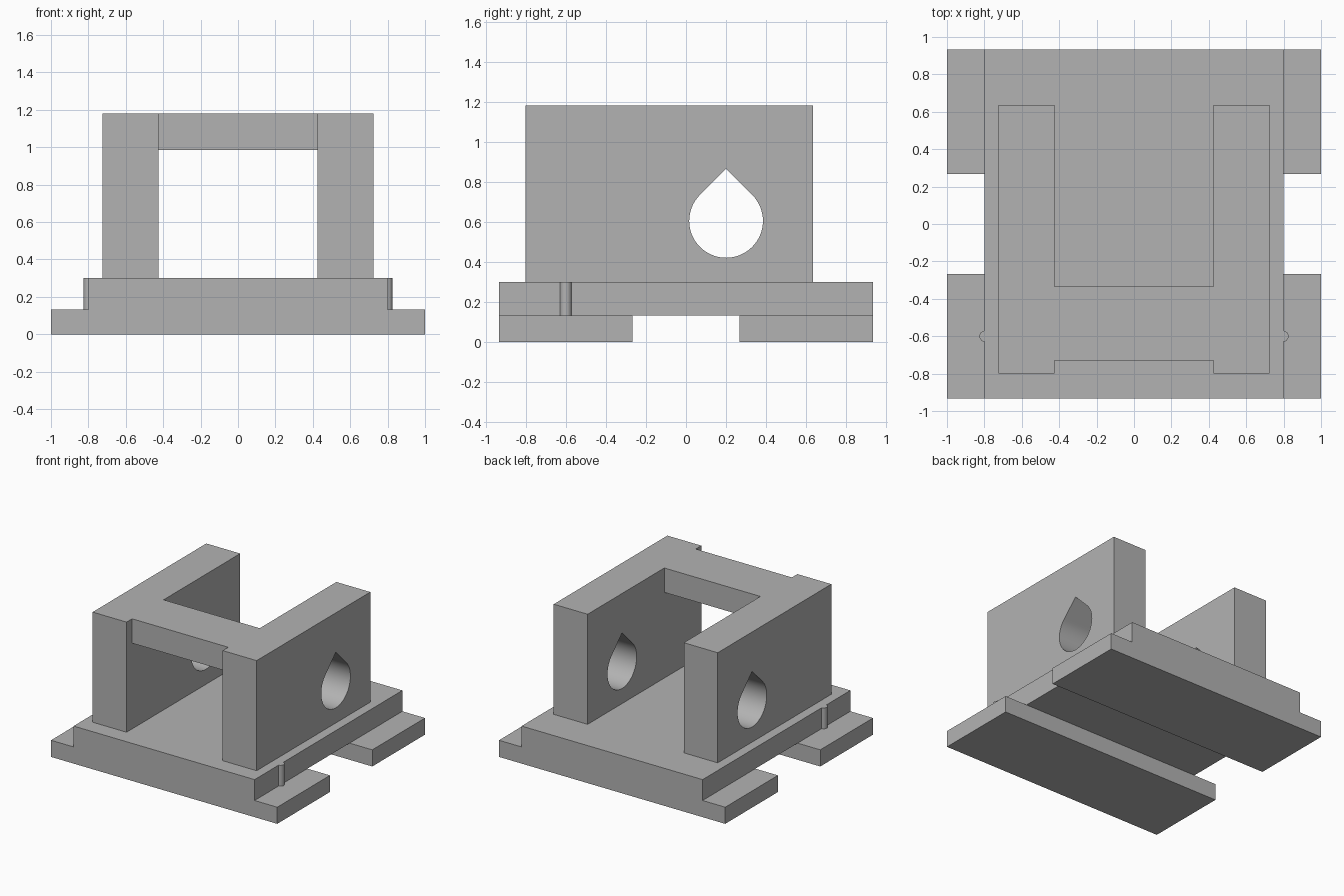
import bpy
import bmesh
import math

cube = bpy.data.objects.get("Cube")
if cube:
    bpy.data.objects.remove(cube, do_unlink=True)

grey = bpy.data.materials.new("plain_grey")
grey.use_nodes = True
colour = (0.45, 0.45, 0.45, 1)
grey.diffuse_color = colour
grey.node_tree.nodes["Principled BSDF"].inputs["Base Color"].default_value = colour


def finish(name, bm):
    bmesh.ops.recalc_face_normals(bm, faces=bm.faces)
    mesh = bpy.data.meshes.new(name)
    bm.to_mesh(mesh)
    bm.free()
    mesh.materials.append(grey)
    obj = bpy.data.objects.new(name, mesh)
    bpy.context.collection.objects.link(obj)
    return obj


def smooth(obj):
    bpy.ops.object.select_all(action="DESELECT")
    obj.select_set(True)
    bpy.context.view_layer.objects.active = obj
    bpy.ops.object.shade_smooth_by_angle(angle=math.radians(30))


def box(name, x, y, z):
    bm = bmesh.new()
    bmesh.ops.create_cube(bm, size=1)
    for v in bm.verts:
        for i, (low, high) in enumerate((x, y, z)):
            v.co[i] = low if v.co[i] < 0 else high
    return finish(name, bm)


def plate(name, x0, x1, loops):
    """Extrude a (y, z) outline, with holes, from x0 to x1."""
    bm = bmesh.new()
    edges = []
    for loop in loops:
        verts = [bm.verts.new((x0, y, z)) for y, z in loop]
        edges += [bm.edges.new((a, b)) for a, b in zip(verts, verts[1:] + verts[:1])]
    bmesh.ops.triangle_fill(bm, edges=edges, use_beauty=True, normal=(1, 0, 0))
    result = bmesh.ops.extrude_face_region(bm, geom=bm.faces[:], use_keep_orig=True)
    moved = [g for g in result["geom"] if isinstance(g, bmesh.types.BMVert)]
    bmesh.ops.translate(bm, verts=moved, vec=(x1 - x0, 0, 0))
    return finish(name, bm)


FOOT_TOP, DECK_TOP, TOP = 0.133, 0.3, 1.18
WALL_IN, WALL_OUT = 0.425, 0.725

# Base: two cross feet carrying a deck
box("front_foot", (-1, 1), (-0.933, -0.267), (0, FOOT_TOP))
box("back_foot", (-1, 1), (0.267, 0.933), (0, FOOT_TOP))
box("deck", (-0.8, 0.8), (-0.933, 0.933), (FOOT_TOP, DECK_TOP))

# Side walls with a teardrop hole, pointed at the top
outline = [(-0.8, DECK_TOP), (0.635, DECK_TOP), (0.635, TOP), (-0.8, TOP)]
hole_y, hole_z, radius, steps = 0.2, 0.605, 0.184, 48
teardrop = [(hole_y, hole_z + radius * math.sqrt(2))]
for i in range(steps + 1):
    a = math.radians(135 + 270 * i / steps)
    teardrop.append((hole_y + radius * math.cos(a), hole_z + radius * math.sin(a)))

for side, s in (("left", 1), ("right", -1)):
    smooth(plate(side + "_wall", s * WALL_IN, s * WALL_OUT, [outline, teardrop]))

    # Small round locating rib on the deck edge
    bm = bmesh.new()
    bmesh.ops.create_cone(bm, cap_ends=True, segments=32, radius1=0.03, radius2=0.03,
                          depth=DECK_TOP - FOOT_TOP)
    bmesh.ops.translate(bm, verts=bm.verts,
                        vec=(s * 0.796, -0.6, (DECK_TOP + FOOT_TOP) / 2))
    smooth(finish(side + "_rib", bm))

# Beam joining the walls at the top
box("cross_beam", (-WALL_IN, WALL_IN), (-0.73, -0.333), (0.985, TOP))
